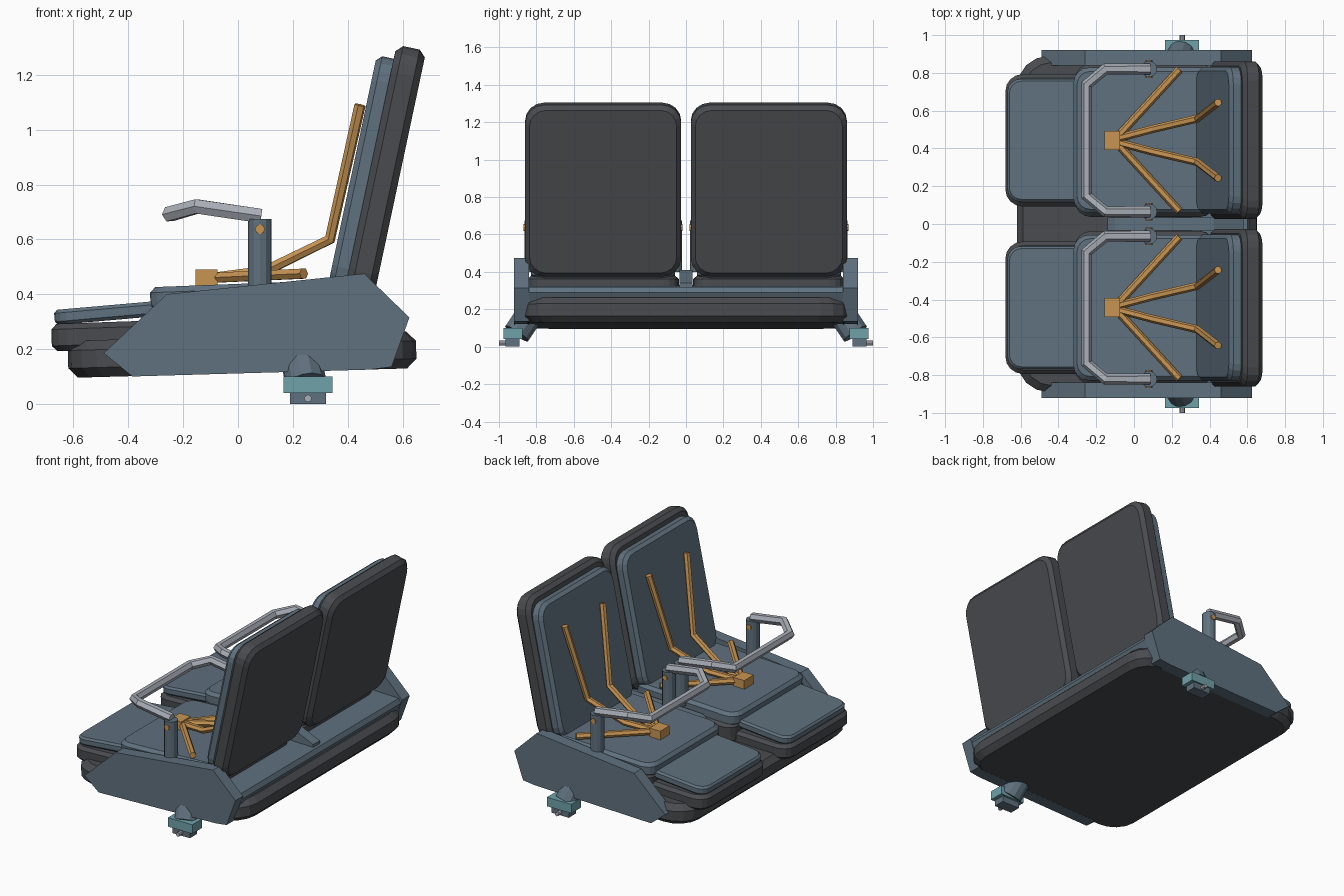
import bpy, bmesh, math
from mathutils import Matrix, Vector

cube = bpy.data.objects.get("Cube")
if cube:
    bpy.data.objects.remove(cube, do_unlink=True)


def material(name, rgb):
    m = bpy.data.materials.new(name)
    m.use_nodes = True
    m.diffuse_color = (*rgb, 1)
    for node in m.node_tree.nodes:
        if node.type == 'BSDF_PRINCIPLED':
            node.inputs["Base Color"].default_value = (*rgb, 1)
    return m


CHARCOAL = material("charcoal", (0.067, 0.071, 0.078))
SLATE = material("slate blue", (0.115, 0.165, 0.21))
TAN = material("tan strap", (0.58, 0.30, 0.085))
STEEL = material("light steel", (0.40, 0.43, 0.48))
TEAL = material("teal", (0.16, 0.36, 0.40))


def finish(name, bm, mat):
    bmesh.ops.recalc_face_normals(bm, faces=bm.faces)
    mesh = bpy.data.meshes.new(name)
    bm.to_mesh(mesh)
    bm.free()
    mesh.materials.append(mat)
    obj = bpy.data.objects.new(name, mesh)
    bpy.context.collection.objects.link(obj)
    return obj


def slab(name, centre, size, radius, chamfer, tilt, mat):
    """Rounded-corner slab with chamfered rims, tilted about y (degrees)."""
    bm = bmesh.new()
    rings = []
    half_t = size[2] / 2
    for z, inset in ((-half_t, chamfer), (-half_t + chamfer, 0),
                     (half_t - chamfer, 0), (half_t, chamfer)):
        hx, hy, r = size[0] / 2 - inset, size[1] / 2 - inset, radius - inset * 0.5
        ring = []
        for k, (sx, sy) in enumerate(((1, 1), (-1, 1), (-1, -1), (1, -1))):
            for step in range(5):
                a = math.radians(90 * k + 22.5 * step)
                ring.append(bm.verts.new((sx * (hx - r) + r * math.cos(a),
                                          sy * (hy - r) + r * math.sin(a), z)))
        rings.append(ring)
    n = len(rings[0])
    for low, high in zip(rings, rings[1:]):
        for i in range(n):
            j = (i + 1) % n
            bm.faces.new((low[i], low[j], high[j], high[i]))
    bm.faces.new(rings[0][::-1])
    bm.faces.new(rings[-1])
    bm.transform(Matrix.Translation(centre) @ Matrix.Rotation(math.radians(tilt), 4, 'Y'))
    return finish(name, bm, mat)


def prism(name, profile, y0, y1, mat):
    """Side profile in x, z extruded along y."""
    bm = bmesh.new()
    a = [bm.verts.new((x, y0, z)) for x, z in profile]
    b = [bm.verts.new((x, y1, z)) for x, z in profile]
    bm.faces.new(a)
    bm.faces.new(b[::-1])
    for i in range(len(a)):
        j = (i + 1) % len(a)
        bm.faces.new((a[i], a[j], b[j], b[i]))
    return finish(name, bm, mat)


def box(name, x, y, z, mat):
    return prism(name, ((x[0], z[0]), (x[1], z[0]), (x[1], z[1]), (x[0], z[1])), *y, mat)


def rod(name, start, end, radius, sides, mat):
    start, end = Vector(start), Vector(end)
    axis = end - start
    bm = bmesh.new()
    bmesh.ops.create_cone(bm, cap_ends=True, segments=sides, radius1=radius,
                          radius2=radius, depth=axis.length)
    bm.transform(Matrix.Translation((start + end) / 2)
                 @ axis.to_track_quat('Z', 'Y').to_matrix().to_4x4())
    return finish(name, bm, mat)


def tube(name, points, radius, mat):
    curve = bpy.data.curves.new(name, 'CURVE')
    curve.dimensions = '3D'
    curve.bevel_depth = radius
    curve.bevel_resolution = 1
    curve.use_fill_caps = True
    line = curve.splines.new('POLY')
    line.use_smooth = False
    line.points.add(len(points) - 1)
    for point, co in zip(line.points, points):
        point.co = (*co, 1)
    curve.materials.append(mat)
    obj = bpy.data.objects.new(name, curve)
    bpy.context.collection.objects.link(obj)
    return obj


# Floor slab, rear beam and centre rail
slab("base", (0.015, 0, 0.18), (1.27, 1.78, 0.135), 0.17, 0.035, -1.6, CHARCOAL)
prism("rear_beam", ((0.2, 0.2), (0.57, 0.2), (0.615, 0.29), (0.6, 0.32), (0.2, 0.33)),
      -0.85, 0.85, SLATE)
prism("centre_rail", ((-0.14, 0.22), (0.58, 0.22), (0.58, 0.34), (0.42, 0.41), (-0.1, 0.39),
                      (-0.14, 0.36)), -0.035, 0.035, SLATE)

panel = ((-0.49, 0.185), (-0.385, 0.10), (0.48, 0.125), (0.56, 0.135),
         (0.625, 0.315), (0.46, 0.475), (-0.26, 0.40))

for s, side in ((1, "left"), (-1, "right")):
    # Side panel with its clamp foot
    prism(side + "_side_panel", panel, s * 0.84, s * 0.92, SLATE)
    rod(side + "_foot_strut", (0.25, s * 0.905, 0.07), (0.23, s * 0.845, 0.16), 0.075, 12, SLATE)
    box(side + "_foot_clamp", (0.165, 0.345), (s * 0.875, s * 0.975), (0.04, 0.10), TEAL)
    box(side + "_foot_block", (0.19, 0.32), (s * 0.89, s * 0.965), (0, 0.04), SLATE)
    rod(side + "_foot_pin", (0.255, s * 0.93, 0.02), (0.255, s, 0.02), 0.014, 8, STEEL)

    # Seat: leg rest, cushion and backrest, each a pad on a dark shell
    c = s * 0.443
    slab(side + "_leg_rest_shell", (-0.43, c, 0.25), (0.5, 0.70, 0.10), 0.09, 0.02, -2, CHARCOAL)
    slab(side + "_leg_rest_pad", (-0.45, c, 0.334), (0.44, 0.65, 0.055), 0.07, 0.012, -5, SLATE)
    slab(side + "_seat_shell", (0.06, c, 0.305), (0.74, 0.81, 0.13), 0.08, 0.02, -2, CHARCOAL)
    slab(side + "_seat_pad", (0.06, c, 0.395), (0.76, 0.77, 0.09), 0.08, 0.02, -2.2, SLATE)
    slab(side + "_back_shell", (0.535, c, 0.84), (0.937, 0.835, 0.11), 0.10, 0.024, -78, CHARCOAL)
    slab(side + "_back_pad", (0.457, c, 0.835), (0.875, 0.775, 0.085), 0.09, 0.02, -78, SLATE)

    # Harness: buckle, two lap straps and two shoulder straps
    box(side + "_buckle", (-0.155, -0.075), (c - 0.05, c + 0.05), (0.425, 0.49), TAN)
    for t, edge in ((1, "outer"), (-1, "inner")):
        o = t * s
        tube(f"{side}_{edge}_lap_strap",
             ((-0.09, c + o * 0.015, 0.46), (0.24, c + o * 0.375, 0.475)), 0.021, TAN)
        tube(f"{side}_{edge}_shoulder_strap",
             ((-0.09, c + o * 0.01, 0.46), (0.1, c + o * 0.06, 0.485),
              (0.335, c + o * 0.115, 0.60), (0.445, c + o * 0.2, 1.09)), 0.021, TAN)

        # Lap bar posts and hinge bolts
        y = c + o * 0.378
        rod(f"{side}_{edge}_bar_post", (0.08, y, 0.40), (0.08, y, 0.675), 0.043, 12, SLATE)
        rod(f"{side}_{edge}_hinge_bolt", (0.08, y - 0.047, 0.637), (0.08, y + 0.047, 0.637),
            0.018, 8, TAN)

    # Lap bar
    arm = [(0.085, 0.378, 0.685), (-0.15, 0.378, 0.72), (-0.25, 0.295, 0.692)]
    path = arm + [(x, -y, z) for x, y, z in reversed(arm)]
    tube(side + "_lap_bar", [(x, c + y, z) for x, y, z in path], 0.03, STEEL)
